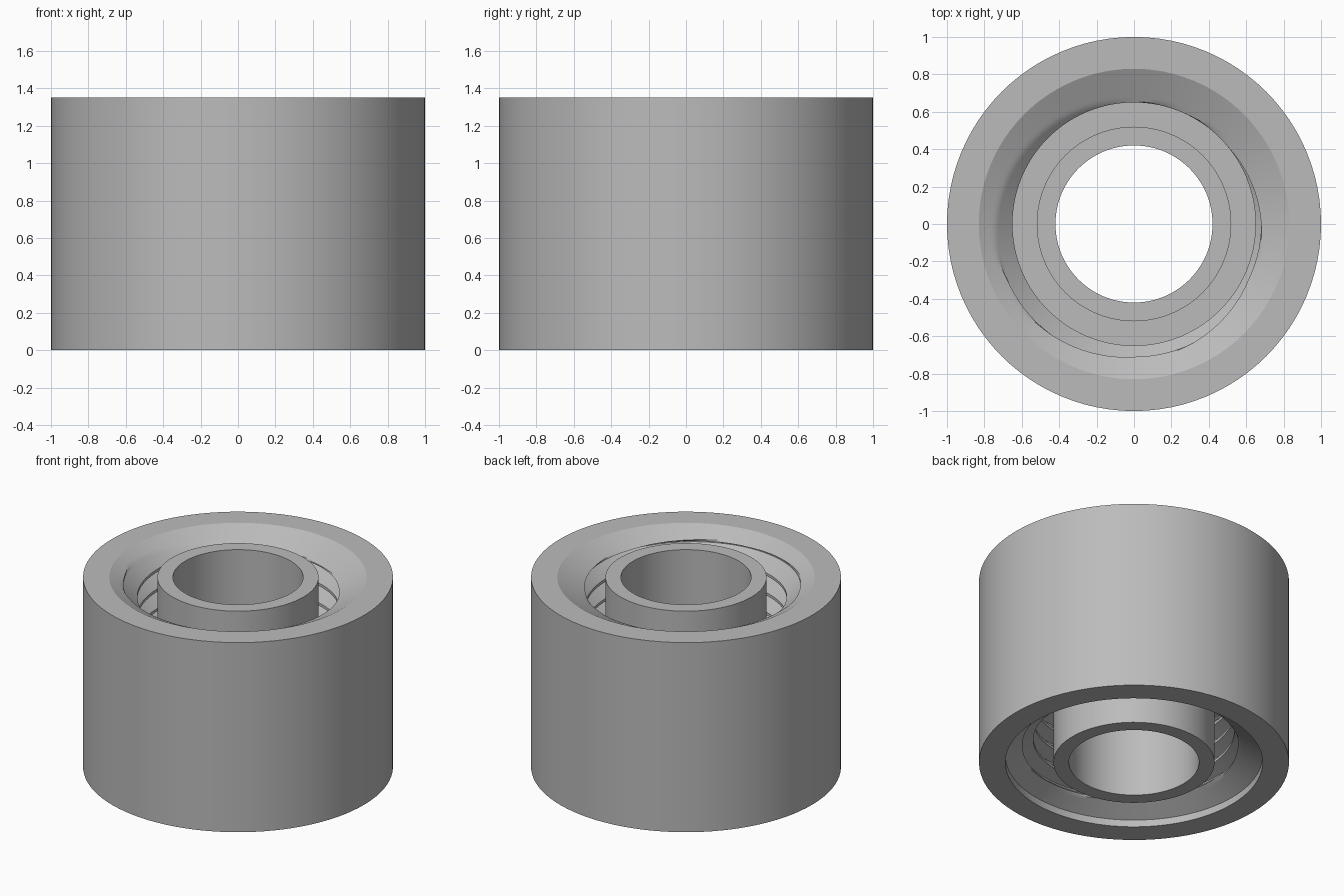
import bpy
import bmesh
from math import cos, sin, pi, radians

if "Cube" in bpy.data.objects:
    bpy.data.objects.remove(bpy.data.objects["Cube"], do_unlink=True)

SEGMENTS = 96
HEIGHT = 1.35
OUTER, MOUTH = 1.0, 0.83
RECESS = 0.05                 # straight step at the lower mouth
CREST, ROOT, PITCH = 0.65, 0.74, 0.14

grey = bpy.data.materials.new("plain_grey")
grey.use_nodes = True
grey.diffuse_color = (0.5, 0.5, 0.5, 1)
grey.node_tree.nodes["Principled BSDF"].inputs["Base Color"].default_value = (0.5, 0.5, 0.5, 1)


def revolve(name, column):
    """Sweep a closed (radius, height) column, which may vary with angle, around z."""
    bm = bmesh.new()
    rings = []
    for i in range(SEGMENTS + 1):
        a = 2 * pi * i / SEGMENTS
        rings.append([bm.verts.new((r * cos(a), r * sin(a), z)) for r, z in column(a)])
    for a, b in zip(rings, rings[1:]):
        for j in range(len(a)):
            k = (j + 1) % len(a)
            bm.faces.new((a[j], b[j], b[k], a[k]))
    bmesh.ops.remove_doubles(bm, verts=bm.verts, dist=0.00005)
    bmesh.ops.recalc_face_normals(bm, faces=bm.faces)
    mesh = bpy.data.meshes.new(name)
    bm.to_mesh(mesh)
    bm.free()
    mesh.materials.append(grey)
    obj = bpy.data.objects.new(name, mesh)
    bpy.context.collection.objects.link(obj)
    bpy.ops.object.select_all(action='DESELECT')
    obj.select_set(True)
    bpy.context.view_layer.objects.active = obj
    bpy.ops.object.shade_smooth_by_angle(angle=radians(25))
    return obj


# One thread tooth, rising from root to root, split into short steps
tooth = [(ROOT, 0), (CREST, 0.03), (CREST, 0.05), (ROOT, 0.13), (ROOT, PITCH)]
steps = []
for (r0, z0), (r1, z1) in zip(tooth, tooth[1:]):
    n = max(1, round((z1 - z0) / 0.01))
    steps += [(r0 + (r1 - r0) * t / n, z0 + (z1 - z0) * t / n) for t in range(n)]


def collar_column(angle):
    """Outer wall, both mouths and the helical thread trimmed by the two cones."""
    points = [(OUTER, HEIGHT), (OUTER, 0), (MOUTH, 0), (MOUTH, RECESS)]
    start = HEIGHT - 0.045 - 0.13 - PITCH * (angle - pi) / (2 * pi)
    for turn in range(-11, 3):
        for r, dz in steps:
            z = min(max(start + turn * PITCH + dz, RECESS), HEIGHT)
            top_cone = MOUTH - (HEIGHT - z) / 0.5
            low_cone = MOUTH - (z - RECESS) / 0.55
            points.append((max(r, top_cone, low_cone), z))
    return points + [(MOUTH, HEIGHT)]


revolve("threaded_collar", collar_column)

# Inner tube, held in the collar by a flat web at mid height
core = [(0.42, 0), (0.52, 0), (0.52, 0.62), (0.78, 0.62),
        (0.78, 0.73), (0.52, 0.73), (0.52, HEIGHT), (0.42, HEIGHT)]
revolve("inner_tube_and_web", lambda angle: core)
